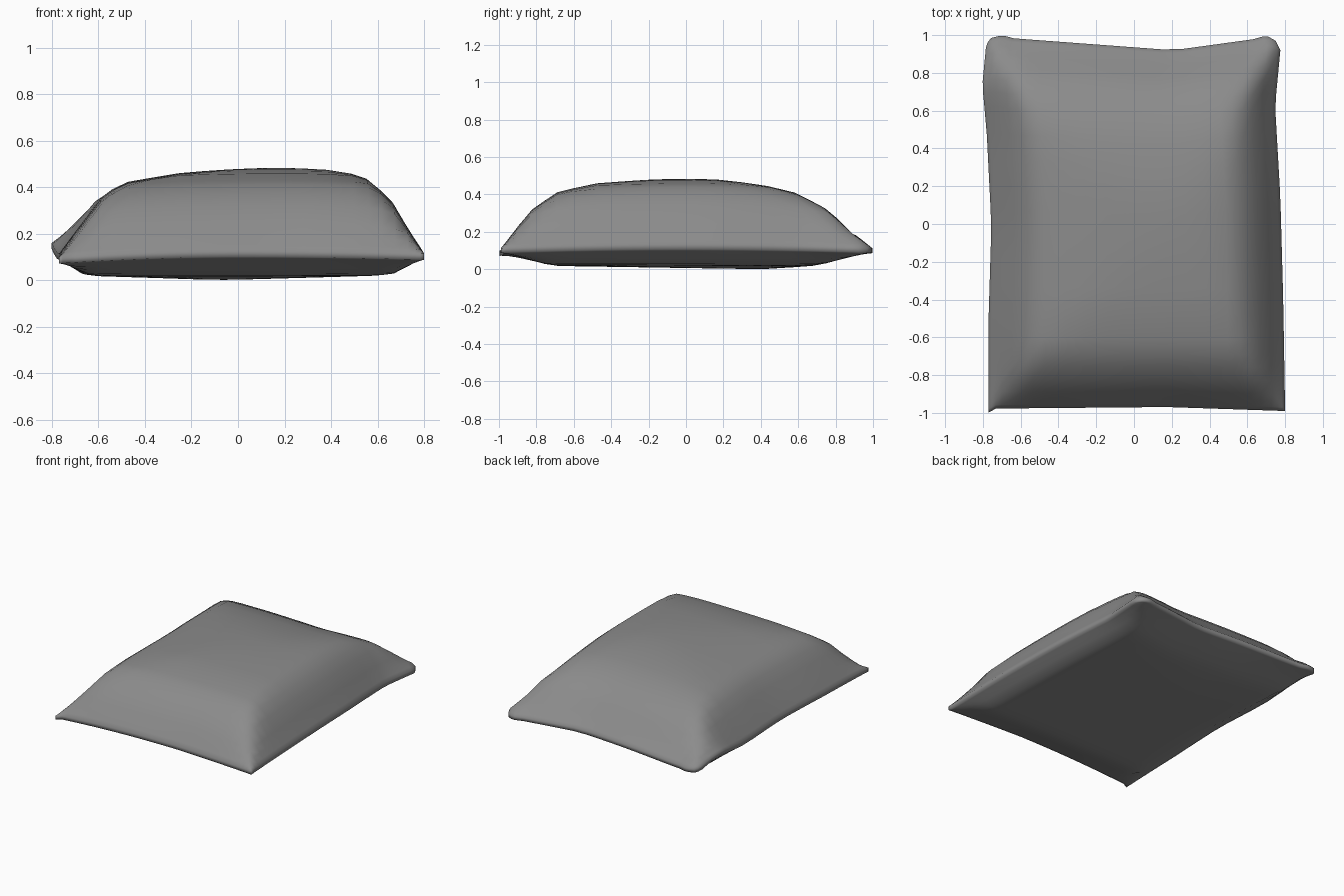
import bpy, bmesh, math

if "Cube" in bpy.data.objects:
    bpy.data.objects.remove(bpy.data.objects["Cube"])


def lerp_table(table, t):
    # piecewise-linear lookup in a list of (position, value) points
    for a, b in zip(table, table[1:]):
        if t <= b[0]:
            k = max(0, (t - a[0]) / (b[0] - a[0]))
            return a[1] + (b[1] - a[1]) * k
    return table[-1][1]


# Seam outline seen from above: (u or v, x or y)
LEFT = [(-1, -.77), (-.5, -.77), (0, -.755), (.5, -.78), (.75, -.803), (.97, -.782), (1, -.755)]
RIGHT = [(-1, .8), (-.4, .79), (.15, .775), (.65, .747), (.95, .775), (1, .75)]
FRONT = [(-1, -.998), (-.95, -.977), (.2, -.969), (1, -.99)]
BACK = [(-1, .985), (-.92, 1.0), (-.88, .985), (.28, .92), (.88, .982), (.93, 1.0), (1, .97)]

# Normalised puffiness profiles across the width and the length
WIDE = [(-1, 0), (-.93, .2), (-.75, .7), (-.63, .83), (-.32, .94), (0, .985), (.24, 1),
        (.56, .965), (.7, .87), (.83, .63), (.91, .31), (1, 0)]
LONG = [(-1, 0), (-.93, .25), (-.84, .55), (-.7, .8), (-.48, .93), (-.2, .98), (0, 1),
        (.2, .985), (.45, .91), (.62, .8), (.8, .55), (.9, .24), (1, 0)]
FLAT_WIDE = [(-1, 0), (-.83, .8), (-.1, 1), (.83, .8), (1, 0)]
FLAT_LONG = [(-1, 0), (-.74, .82), (.45, 1), (.73, .82), (1, 0)]

STEPS = [-1, -.98, -.95, -.91, -.84, -.77, -.7, -.62, -.48, -.34, -.2, -.07]
STEPS += [-s for s in reversed(STEPS)]


def place(u, v):
    x0, x1 = lerp_table(LEFT, v), lerp_table(RIGHT, v)
    y0, y1 = lerp_table(FRONT, u), lerp_table(BACK, u)
    return x0 + (x1 - x0) * (u + 1) / 2, y0 + (y1 - y0) * (v + 1) / 2


def seam_height(u, v):
    # edges arch up between the corners; the left edge lifts near the back
    bump = .055 * math.exp(-((v - .78) / .2) ** 2) * max(0, -u) ** 6
    return .094 + .008 * u * abs(u) + .02 * (1 - u * u * v * v) + bump


def height(u, v, top):
    seam = seam_height(u, v)
    if top:
        a, b = lerp_table(WIDE, u), lerp_table(LONG, v)
        puff = .65 * min(a, b) + .35 * a * b
        return seam + .012 + (.486 - seam - .012) * puff
    a, b = lerp_table(FLAT_WIDE, u), lerp_table(FLAT_LONG, v)
    low = seam - .014
    return low * (1 - (.75 * min(a, b) + .25 * a * b))


# Pillow: puffed upper cloth, shallow lower cloth, and a narrow seam band
bm = bmesh.new()
n = len(STEPS)
layers = []
for top in (True, False):
    grid = []
    for v in STEPS:
        row = []
        for u in STEPS:
            x, y = place(u, v)
            row.append(bm.verts.new((x, y, height(u, v, top))))
        grid.append(row)
    for j in range(n - 1):
        for i in range(n - 1):
            q = [grid[j][i], grid[j][i + 1], grid[j + 1][i + 1], grid[j + 1][i]]
            bm.faces.new(q if top else q[::-1])
    layers.append(grid)


def border(g):
    return (g[0][:-1] + [r[-1] for r in g[:-1]]
            + g[-1][:0:-1] + [r[0] for r in g[:0:-1]])


upper, lower = border(layers[0]), border(layers[1])
for k in range(len(upper)):
    m = (k + 1) % len(upper)
    bm.faces.new((lower[k], lower[m], upper[m], upper[k]))

# Soften the interpolated folds slightly, leaving the seam untouched
seam = set(upper + lower)
bmesh.ops.smooth_vert(bm, verts=[v for v in bm.verts if v not in seam], factor=.2,
                      use_axis_z=True)
bmesh.ops.recalc_face_normals(bm, faces=bm.faces)
mesh = bpy.data.meshes.new("pillow")
bm.to_mesh(mesh)
bm.free()
for p in mesh.polygons:
    p.use_smooth = True
pillow = bpy.data.objects.new("pillow", mesh)
bpy.context.collection.objects.link(pillow)

# Dark grey cloth
cloth = bpy.data.materials.new("dark_cloth")
cloth.diffuse_color = (.26, .26, .26, 1)
cloth.use_nodes = True
cloth.node_tree.nodes["Principled BSDF"].inputs["Base Color"].default_value = cloth.diffuse_color
mesh.materials.append(cloth)
